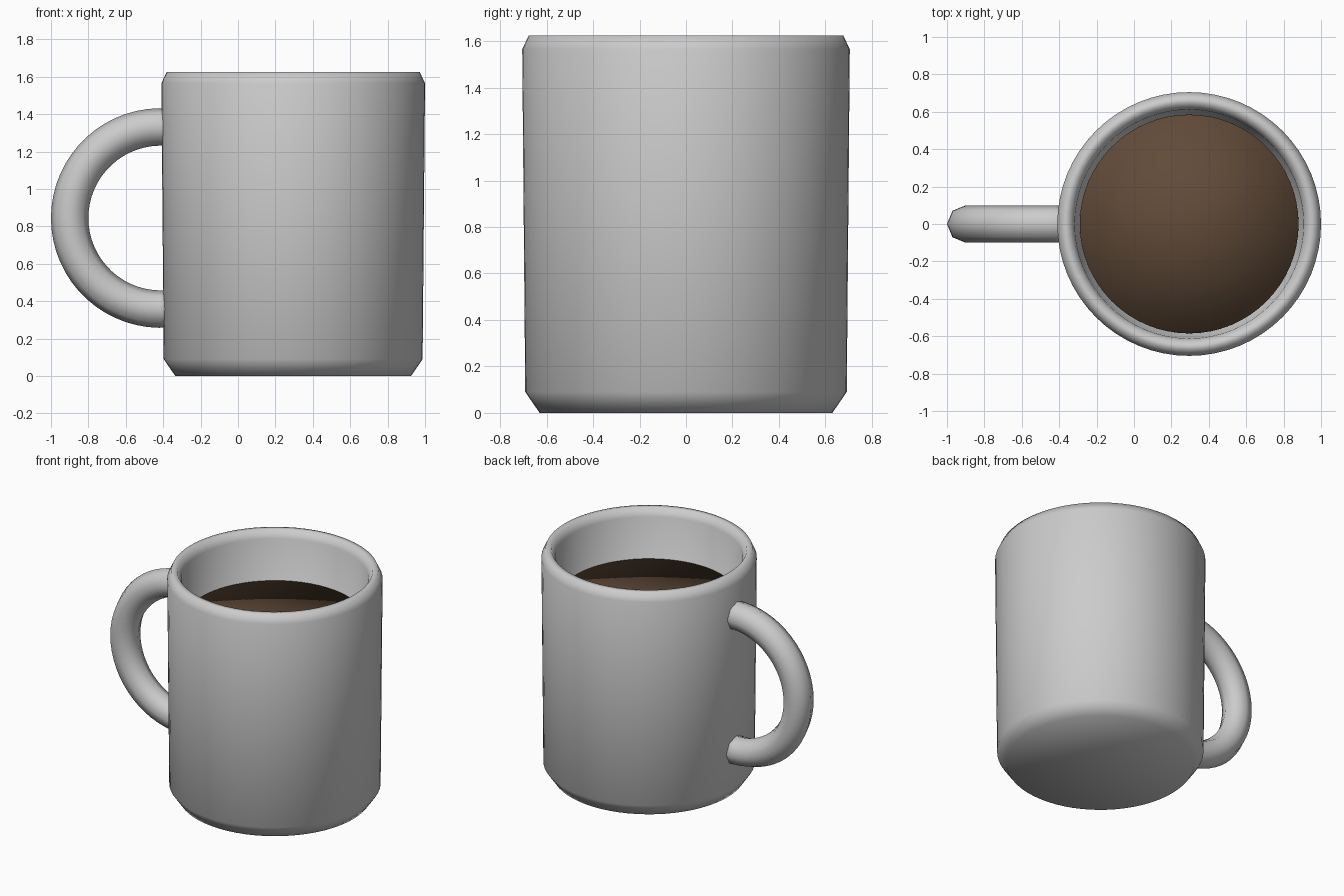
import bpy, bmesh
from math import pi, sin, cos, radians
from mathutils import Vector

if "Cube" in bpy.data.objects:
    bpy.data.objects.remove(bpy.data.objects["Cube"])

CX = 0.295  # axis of the mug body


def finish(bm, name, color=None):
    bmesh.ops.remove_doubles(bm, verts=bm.verts, dist=1e-5)
    bmesh.ops.recalc_face_normals(bm, faces=bm.faces)
    for f in bm.faces:
        f.smooth = True
    mesh = bpy.data.meshes.new(name)
    bm.to_mesh(mesh)
    bm.free()
    ob = bpy.data.objects.new(name, mesh)
    bpy.context.collection.objects.link(ob)
    if color:
        mat = bpy.data.materials.new(name)
        mat.diffuse_color = color
        mat.use_nodes = True
        mat.node_tree.nodes["Principled BSDF"].inputs["Base Color"].default_value = mat.diffuse_color
        mesh.materials.append(mat)
    return ob


def lathe(name, profile, steps, color=None):
    # spin an (r, z) profile about the vertical axis
    bm = bmesh.new()
    vs = [bm.verts.new((r, 0, z)) for r, z in profile]
    edges = [bm.edges.new(p) for p in zip(vs, vs[1:])]
    bmesh.ops.spin(bm, geom=vs + edges, cent=(0, 0, 0), axis=(0, 0, 1),
                   angle=2 * pi, steps=steps)
    ob = finish(bm, name, color)
    ob.location.x = CX
    return ob


# Mug body: chamfered foot, slightly flared wall, rounded rim, hollow inside
lathe("mug_body", [(0, 0), (0.63, 0), (0.692, 0.09), (0.705, 1.565),
                   (0.677, 1.625), (0.64, 1.625), (0.612, 1.57),
                   (0.50, 0.12), (0, 0.12)], 64)

# Coffee filling
lathe("coffee", [(0, 1.28), (0.585, 1.28), (0.578, 1.21), (0, 1.21)], 64,
      (0.12, 0.07, 0.04, 1))

# Handle: eight-sided tube swept along a half ring, ends sunk into the wall
bm = bmesh.new()
SIDES, STEPS, MAJOR, TUBE = 8, 32, 0.487, 0.1
centre = Vector((-0.413, 0, 0.845))
rings = []
for i in range(STEPS + 1):
    a = radians(85 + 190 * i / STEPS)
    out = Vector((cos(a), 0, sin(a)))
    rings.append([bm.verts.new(centre + out * (MAJOR + TUBE * cos(t))
                               + Vector((0, TUBE * sin(t), 0)))
                  for t in (2 * pi * k / SIDES for k in range(SIDES))])
for r0, r1 in zip(rings, rings[1:]):
    for k in range(SIDES):
        n = (k + 1) % SIDES
        bm.faces.new((r0[k], r0[n], r1[n], r1[k]))
bm.faces.new(rings[0])
bm.faces.new(rings[-1])
finish(bm, "handle")
